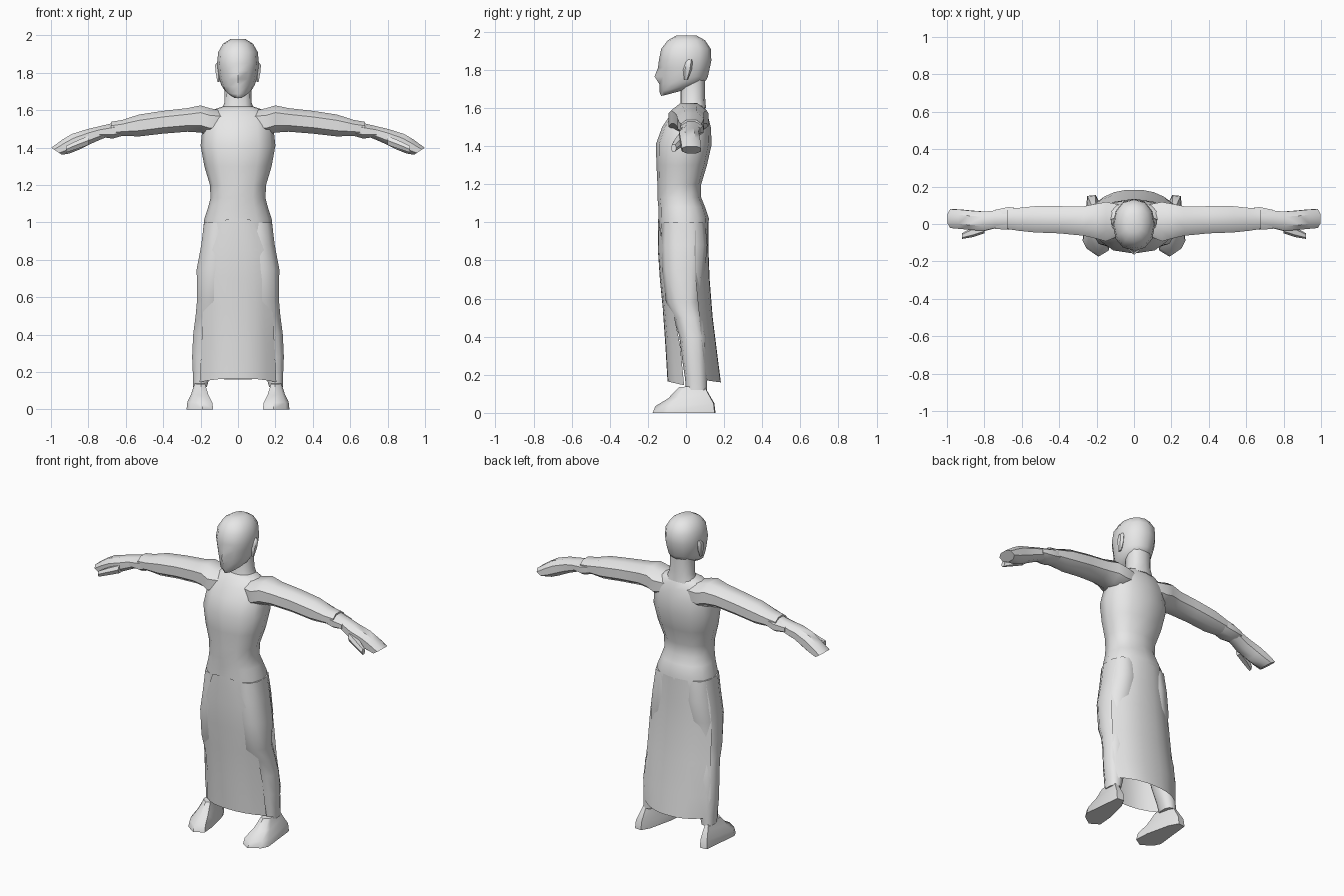
import bpy, bmesh, math
from mathutils import Vector

cube = bpy.data.objects.get("Cube")
if cube:
    bpy.data.objects.remove(cube)

GREY = (0.8, 0.8, 0.8, 1)
mat = bpy.data.materials.new("plain grey")
mat.use_nodes = True
mat.diffuse_color = GREY
mat.node_tree.nodes["Principled BSDF"].inputs["Base Color"].default_value = GREY


def finish(name, bm, mirror=False, recalc=True, angle=50):
    if recalc:
        bmesh.ops.recalc_face_normals(bm, faces=bm.faces)
    me = bpy.data.meshes.new(name)
    bm.to_mesh(me)
    bm.free()
    me.materials.append(mat)
    ob = bpy.data.objects.new(name, me)
    bpy.context.collection.objects.link(ob)
    bpy.ops.object.select_all(action='DESELECT')
    ob.select_set(True)
    bpy.context.view_layer.objects.active = ob
    bpy.ops.object.shade_smooth_by_angle(angle=math.radians(angle))
    if mirror:
        ob.modifiers.new("mirror", 'MIRROR').use_mirror_merge = False
    return ob


def loft(name, rings, mirror=False, angle=50):
    """Skin a list of equal-length point rings and cap both ends."""
    bm = bmesh.new()
    loops = [[bm.verts.new(p) for p in r] for r in rings]
    n = len(loops[0])
    for a, b in zip(loops, loops[1:]):
        for i in range(n):
            j = (i + 1) % n
            bm.faces.new((a[i], a[j], b[j], b[i]))
    bm.faces.new(loops[0])
    bm.faces.new(loops[-1])
    return finish(name, bm, mirror, angle=angle)


def rounded(t, power):
    """Point of a unit superellipse; t = 0 is the front."""
    s, c = math.sin(t), -math.cos(t)
    return (math.copysign(abs(s) ** power, s), math.copysign(abs(c) ** power, c))


def level_ring(z, hw, yf, yb, cx=0, n=12, power=0.85, tilt=0, nose=0):
    """Horizontal ring; tilt lowers the front, nose pushes out the front point."""
    pts = []
    for i in range(n):
        u, v = rounded(2 * math.pi * i / n, power)
        pts.append(Vector((cx + u * hw, (yf + yb) / 2 + v * (yb - yf) / 2, z + v * tilt)))
    pts[0].y -= nose
    return pts


def arm_ring(x, z0, z1, y0, y1, n=8, power=0.85, lean=0):
    """Ring across the arm; lean moves the top outwards."""
    pts = []
    for i in range(n):
        u, v = rounded(2 * math.pi * (i + 0.5) / n, power)
        pts.append(Vector((x + v * lean, (y0 + y1) / 2 + u * (y1 - y0) / 2,
                           (z0 + z1) / 2 + v * (z1 - z0) / 2)))
    return pts


# Torso with the tunic hem at the hips
loft("torso", [level_ring(*r) for r in (
    (0.93, 0.19, -0.14, 0.115), (1.02, 0.18, -0.145, 0.12), (1.08, 0.16, -0.145, 0.1),
    (1.13, 0.147, -0.15, 0.08), (1.2, 0.15, -0.15, 0.08), (1.3, 0.18, -0.155, 0.11),
    (1.41, 0.2, -0.158, 0.135), (1.5, 0.19, -0.125, 0.13), (1.56, 0.18, -0.085, 0.115),
    (1.6, 0.14, -0.055, 0.1), (1.62, 0.08, -0.03, 0.09))])

# Neck
loft("neck", [level_ring(*r, tilt=t) for r, t in (
    ((1.58, 0.1, -0.05, 0.105), 0.02), ((1.64, 0.072, -0.03, 0.1), 0.02),
    ((1.75, 0.07, -0.03, 0.1), 0))])

# Head, from the jaw to the crown
loft("head", [level_ring(z, hw, yf, yb, power=p, tilt=t, nose=s)
              for z, hw, yf, yb, p, t, s in (
    (1.685, 0.04, -0.125, 0.04, 1.0, 0.022, 0.005),
    (1.71, 0.075, -0.135, 0.09, 1.0, 0.025, 0.005),
    (1.735, 0.09, -0.135, 0.105, 1.0, 0.01, 0.005),
    (1.765, 0.1, -0.135, 0.115, 0.95, 0.0, 0.03),
    (1.81, 0.108, -0.135, 0.125, 0.9, 0.0, 0.012),
    (1.85, 0.112, -0.142, 0.133, 0.9, 0.0, 0.0),
    (1.91, 0.106, -0.13, 0.13, 0.9, 0.0, 0.0),
    (1.955, 0.08, -0.095, 0.1, 0.9, 0.0, 0.0),
    (1.98, 0.04, -0.05, 0.055, 1.0, 0.0, 0.0))], angle=60)

# Ears
loft("ears", [level_ring(z, hw, y0, y1, cx=0.105, n=6) for z, hw, y0, y1 in (
    (1.75, 0.006, -0.01, 0.01), (1.8, 0.016, -0.015, 0.03),
    (1.84, 0.02, -0.005, 0.035), (1.855, 0.008, 0.01, 0.03))], mirror=True)

# Sleeved arms
loft("arms", [arm_ring(*r) for r in (
    (0.08, 1.48, 1.6, -0.07, 0.11), (0.15, 1.46, 1.615, -0.1, 0.125),
    (0.2, 1.475, 1.63, -0.085, 0.115), (0.27, 1.48, 1.615, -0.068, 0.1),
    (0.4, 1.47, 1.6, -0.055, 0.1), (0.53, 1.455, 1.58, -0.05, 0.1),
    (0.62, 1.46, 1.55, -0.04, 0.09), (0.68, 1.455, 1.54, -0.03, 0.085))], mirror=True)

# Loose cuffs hanging under the wrists
loft("cuffs", [arm_ring(*r) for r in (
    (0.6, 1.465, 1.54, -0.03, 0.085), (0.67, 1.445, 1.53, -0.035, 0.095),
    (0.74, 1.455, 1.51, -0.03, 0.08))], mirror=True)

# Hands, flattened towards the slanted finger ends
loft("hands", [arm_ring(*r, lean=l) for r, l in (
    ((0.66, 1.47, 1.535, -0.02, 0.075), 0), ((0.74, 1.44, 1.515, -0.025, 0.075), 0.005),
    ((0.8, 1.415, 1.5, -0.04, 0.07), 0.01), ((0.87, 1.385, 1.475, -0.035, 0.075), 0.02),
    ((0.92, 1.365, 1.445, -0.03, 0.08), 0.02), ((0.97, 1.36, 1.4, -0.025, 0.083), 0.03))],
    mirror=True, angle=40)

# Thumbs
loft("thumbs", [arm_ring(*r, n=6) for r in (
    (0.8, 1.41, 1.465, -0.05, 0.0), (0.86, 1.39, 1.44, -0.07, -0.015),
    (0.92, 1.37, 1.41, -0.08, -0.05))], mirror=True, angle=40)

# Legs
loft("legs", [level_ring(z, hw, yf, yb, cx=cx, n=10) for z, cx, hw, yf, yb in (
    (1.0, 0.1, 0.085, -0.125, 0.1), (0.88, 0.108, 0.092, -0.13, 0.112),
    (0.75, 0.125, 0.1, -0.125, 0.1), (0.58, 0.135, 0.088, -0.105, 0.08),
    (0.5, 0.15, 0.08, -0.065, 0.095), (0.4, 0.165, 0.078, -0.035, 0.11),
    (0.28, 0.18, 0.068, -0.02, 0.11), (0.18, 0.195, 0.048, -0.005, 0.11),
    (0.12, 0.203, 0.038, 0.0, 0.11))], mirror=True)

# Feet: sole outline, edge above it, then the ankle
SOLE = [(0.19, -0.175), (0.255, -0.13), (0.275, -0.09), (0.25, 0.15),
        (0.205, 0.155), (0.175, 0.1), (0.14, -0.05), (0.133, -0.14)]


def foot_ring(f, z_toe, z_heel):
    """Outline pulled towards the ankle by f, sloping from heel to toe."""
    return [Vector((x + (0.205 - x) * f, y + (0.055 - y) * f,
                    z_heel + (z_toe - z_heel) * (0.155 - y) / 0.33)) for x, y in SOLE]


loft("feet", [foot_ring(0, 0, 0), foot_ring(0.06, 0.035, 0.05),
              foot_ring(0.35, 0.075, 0.1), foot_ring(0.6, 0.135, 0.145)],
     mirror=True, angle=40)


# Skirt panels: open sheets curved around the legs
def panel(name, rows, steps=8):
    bm = bmesh.new()
    grid = []
    for z, hw, y_mid, y_edge, sag in rows:
        row = []
        for i in range(steps + 1):
            t = 2 * i / steps - 1
            bend = abs(t) ** 2.5
            row.append(bm.verts.new((t * hw, y_mid + (y_edge - y_mid) * bend, z - sag * bend)))
        grid.append(row)
    for a, b in zip(grid, grid[1:]):
        for i in range(steps):
            f = (a[i], b[i], b[i + 1], a[i + 1])
            bm.faces.new(f if rows[0][2] < 0 else f[::-1])
    return finish(name, bm, recalc=False)


panel("front_skirt", [
    (1.02, 0.08, -0.148, -0.14, 0.01), (0.85, 0.14, -0.147, -0.12, 0),
    (0.7, 0.17, -0.137, -0.1, 0), (0.55, 0.185, -0.122, -0.07, 0),
    (0.35, 0.195, -0.108, -0.03, 0), (0.165, 0.205, -0.097, -0.01, 0.02)])
panel("back_skirt", [
    (1.0, 0.17, 0.118, 0.05, 0), (0.85, 0.2, 0.118, 0.045, 0),
    (0.7, 0.215, 0.124, 0.05, 0), (0.5, 0.22, 0.14, 0.07, 0),
    (0.3, 0.235, 0.165, 0.09, 0), (0.16, 0.21, 0.183, 0.11, -0.01)])
